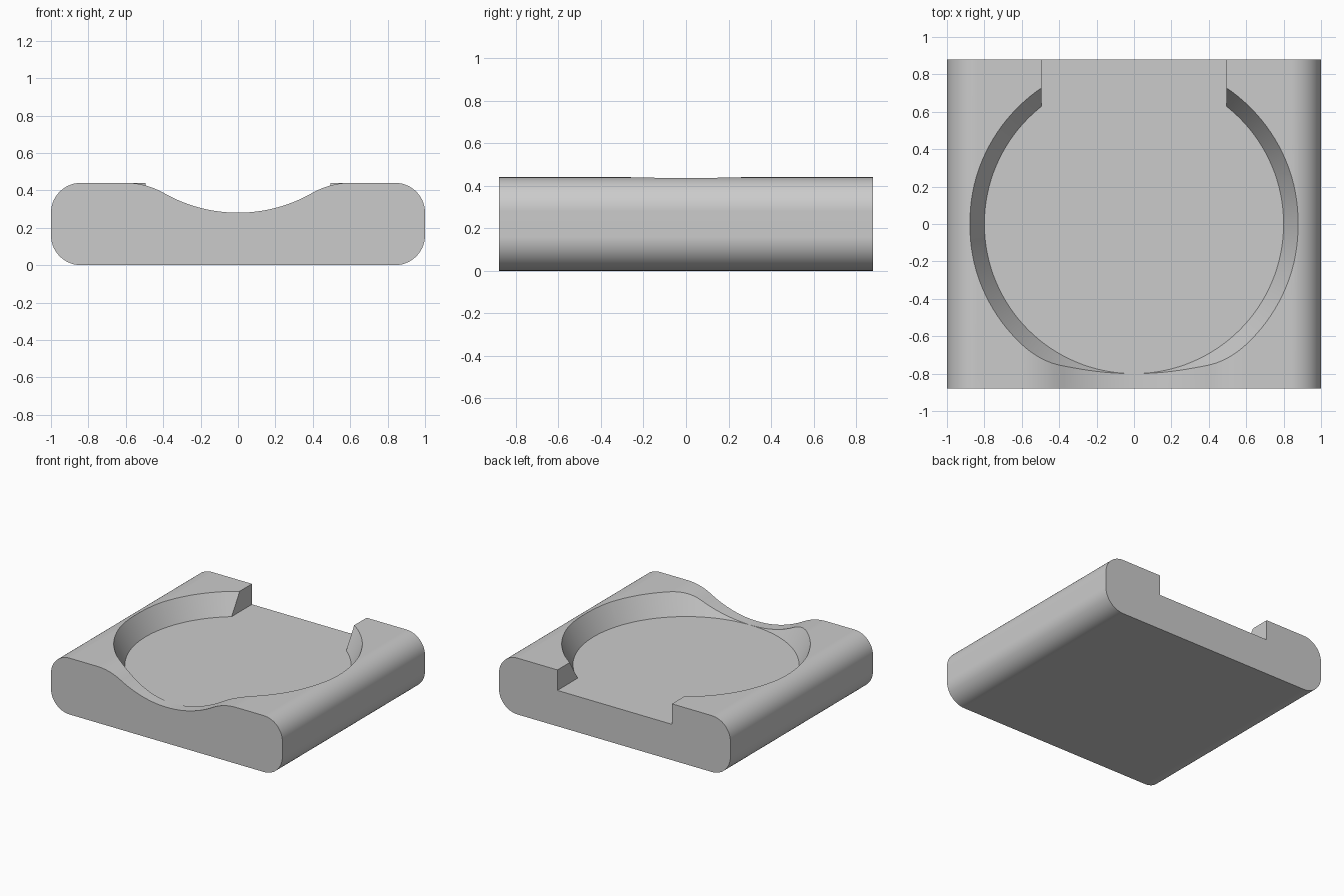
import bpy, bmesh
from math import pi, sin, cos, asin, radians
from mathutils import Vector

cube = bpy.data.objects.get("Cube")
if cube:
    bpy.data.objects.remove(cube, do_unlink=True)

# Main sizes
HALF_X, HALF_Y, HEIGHT, ROUND = 1.0, 0.88, 0.44, 0.16
FLOOR, R_FLOOR, R_RIM, SLOT = 0.28, 0.80, 0.88, 0.495

gray = bpy.data.materials.new("plain gray")
gray.use_nodes = True
color = (0.6, 0.6, 0.6, 1)
gray.diffuse_color = color
gray.node_tree.nodes["Principled BSDF"].inputs["Base Color"].default_value = color


def make_object(name, bm):
    bmesh.ops.recalc_face_normals(bm, faces=bm.faces)
    mesh = bpy.data.meshes.new(name)
    bm.to_mesh(mesh)
    bm.free()
    mesh.materials.append(gray)
    ob = bpy.data.objects.new(name, mesh)
    bpy.context.collection.objects.link(ob)
    return ob


def extrude_profile(name, profile, y0, y1):
    """Extrude an (x, z) outline along y."""
    bm = bmesh.new()
    face = bm.faces.new([bm.verts.new((x, y0, z)) for x, z in profile])
    new = bmesh.ops.extrude_face_region(bm, geom=[face])["geom"]
    verts = [v for v in new if isinstance(v, bmesh.types.BMVert)]
    bmesh.ops.translate(bm, verts=verts, vec=Vector((0, y1 - y0, 0)))
    return make_object(name, bm)


def arc(cx, cz, r, a0, a1, n):
    return [(cx + r * cos(a0 + (a1 - a0) * i / n),
             cz + r * sin(a0 + (a1 - a0) * i / n)) for i in range(n + 1)]


# Body: slab with rounded long edges
x, z = HALF_X - ROUND, HEIGHT - ROUND
outline = []
for k, (cx, cz) in enumerate([(x, z), (-x, z), (-x, ROUND), (x, ROUND)]):
    outline += arc(cx, cz, ROUND, k * pi / 2, (k + 1) * pi / 2, 14)
body = extrude_profile("holder_body", outline, -HALF_Y, HALF_Y)

# Round pocket with sloped wall, carried on above the top
bm = bmesh.new()
extra = 0.1
slope = (R_RIM - R_FLOOR) / (HEIGHT - FLOOR)
depth = HEIGHT - FLOOR + extra
bmesh.ops.create_cone(bm, cap_ends=True, segments=128, radius1=R_FLOOR,
                      radius2=R_RIM + slope * extra, depth=depth)
bmesh.ops.translate(bm, verts=bm.verts, vec=Vector((0, 0, FLOOR + depth / 2)))
pocket = make_object("pocket_cutter", bm)

# Open slot at the back
slot = extrude_profile("slot_cutter", [(-SLOT, FLOOR), (SLOT, FLOOR),
                                       (SLOT, 0.6), (-SLOT, 0.6)], 0.3, 1.0)

# Wavy finger dip at the front: a hollow arc blended into two rounded shoulders
reach, r_dip = 0.6, 0.8
drop = HEIGHT - FLOOR
r_shoulder = (reach ** 2 + drop ** 2) / (2 * drop) - r_dip
swing = asin(reach / (r_dip + r_shoulder))
dip = arc(0, FLOOR + r_dip + 0.0005, r_dip, -pi / 2 - swing, -pi / 2 + swing, 28)
shoulder = arc(reach, HEIGHT - r_shoulder, r_shoulder, pi / 2 + swing, pi / 2, 12)[1:]
left = [(-px, pz) for px, pz in reversed(shoulder)]
dip_outline = [(-reach, 0.6)] + left + dip + shoulder + [(reach, 0.6)]
finger_dip = extrude_profile("finger_dip_cutter", dip_outline, -1.0, -0.3)

# Cut the openings
bpy.ops.object.select_all(action="DESELECT")
bpy.context.view_layer.objects.active = body
body.select_set(True)
for cutter in (pocket, slot, finger_dip):
    cutter.hide_render = True
    mod = body.modifiers.new(cutter.name, "BOOLEAN")
    mod.operation, mod.solver, mod.object = "DIFFERENCE", "EXACT", cutter
    bpy.ops.object.modifier_apply(modifier=mod.name)
    bpy.data.objects.remove(cutter, do_unlink=True)

# Smooth the curves, keep flats flat
bpy.ops.object.shade_smooth_by_angle(angle=radians(20))
weighted = body.modifiers.new("flat faces", "WEIGHTED_NORMAL")
weighted.keep_sharp = True
